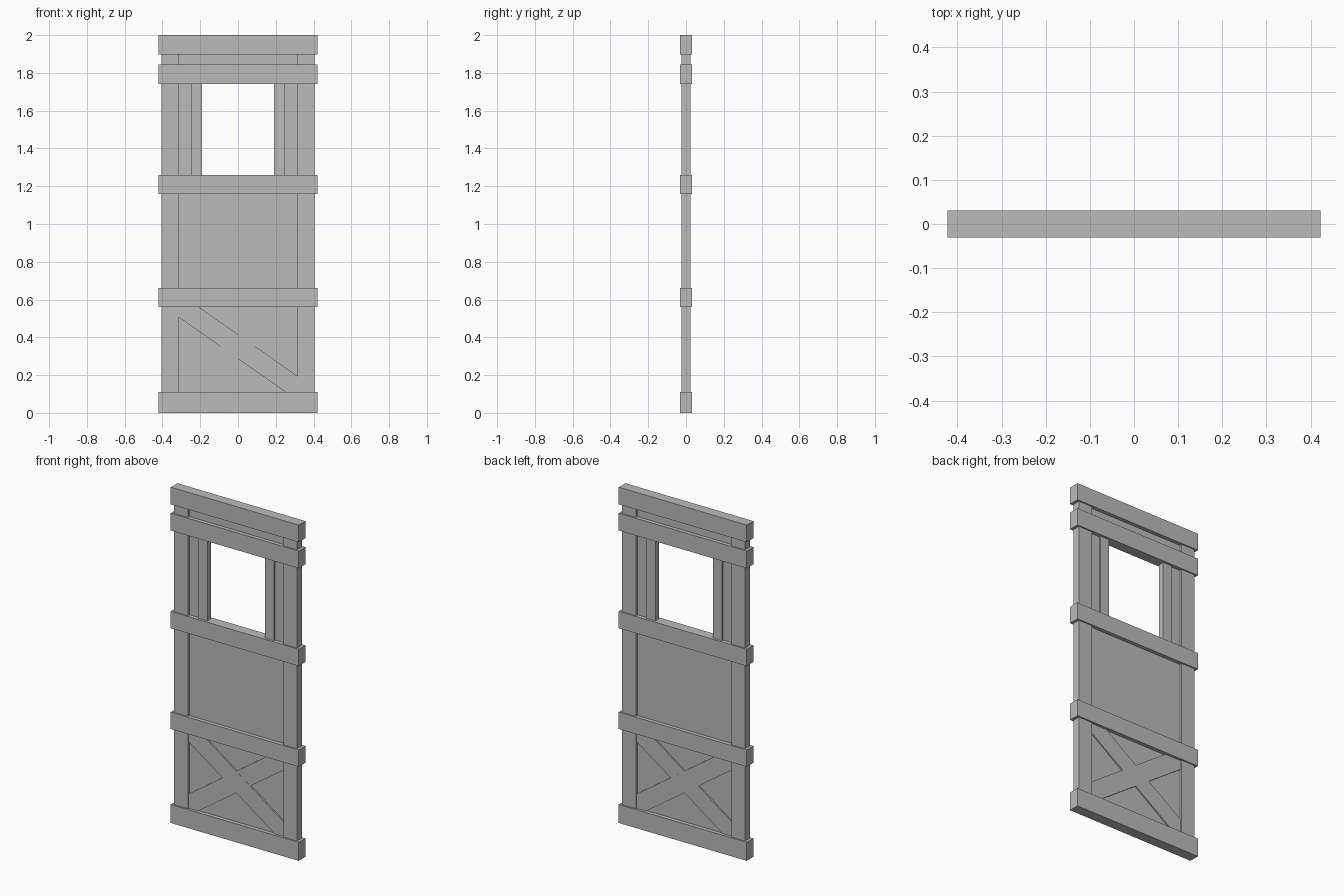
import bpy
import math

cube = bpy.data.objects.get("Cube")
if cube:
    bpy.data.objects.remove(cube, do_unlink=True)

# One plain grey for the whole door
grey = bpy.data.materials.new("plain grey")
grey.use_nodes = True
colour = (0.5, 0.5, 0.5, 1)
grey.diffuse_color = colour
grey.node_tree.nodes["Principled BSDF"].inputs["Base Color"].default_value = colour


def board(name, x0, x1, z0, z1, half_depth, angle=0):
    """Box spanning the given x and z limits, centred in depth."""
    bpy.ops.mesh.primitive_cube_add(
        size=1, location=((x0 + x1) / 2, 0, (z0 + z1) / 2), rotation=(0, angle, 0))
    ob = bpy.context.object
    ob.name = name
    ob.scale = (x1 - x0, 2 * half_depth, z1 - z0)
    bpy.ops.object.transform_apply(location=False, rotation=True, scale=True)
    ob.data.materials.append(grey)
    return ob


RAIL, STILE, JAMB, PANEL = 0.031, 0.023, 0.017, 0.008
INNER, OUTER, WIDE = 0.315, 0.405, 0.422

# Horizontal rails, bottom to top
rails = {
    "bottom_rail": (0, 0.11),
    "lower_rail": (0.56, 0.66),
    "middle_rail": (1.16, 1.26),
    "window_head_rail": (1.742, 1.845),
    "top_rail": (1.898, 2),
}
for name, (z0, z1) in rails.items():
    board(name, -WIDE, WIDE, z0, z1, RAIL)

# Recessed panels between the rails
board("lower_panel", -INNER, INNER, 0.11, 0.56, PANEL)
board("middle_panel", -INNER, INNER, 0.66, 1.16, PANEL)
board("top_panel", -INNER, INNER, 1.845, 1.898, PANEL)

# Stiles, window jambs, window side panels and crossed braces
for side, s in (("left", 1), ("right", -1)):
    def pair(name, a, b, z0, z1, depth):
        board(side + "_" + name, min(s * a, s * b), max(s * a, s * b), z0, z1, depth)

    pair("stile", INNER, OUTER, 0.01, 1.99, STILE)
    pair("window_jamb", 0.19, 0.25, 1.26, 1.742, JAMB)
    pair("window_side_panel", 0.25, INNER, 1.26, 1.742, PANEL)
    board(side + "_brace", -0.44, 0.44, 0.298, 0.404,
          0.0155 + 0.0005 * s, s * math.radians(35))
